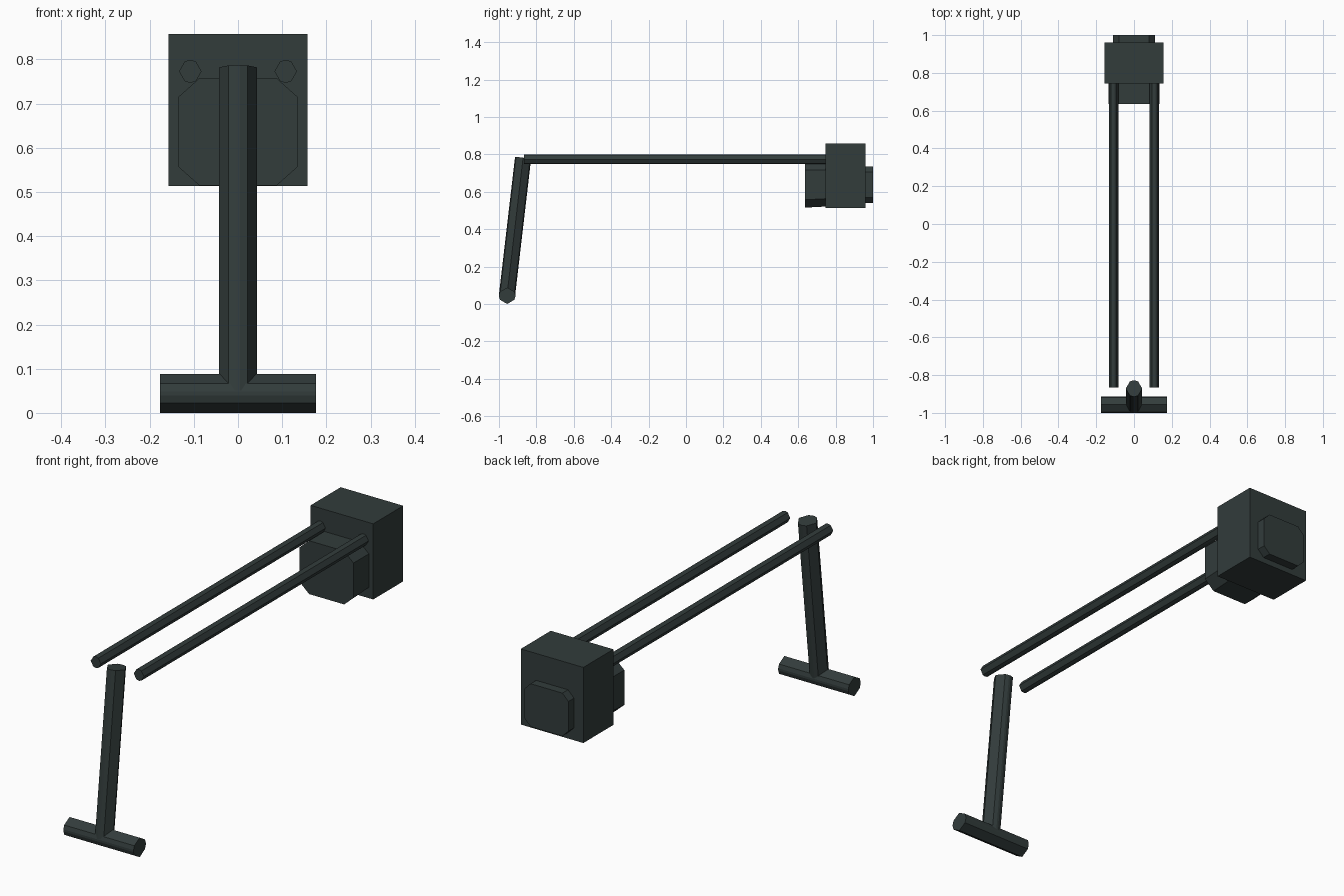
import bpy, bmesh, math
from mathutils import Vector

if "Cube" in bpy.data.objects:
    bpy.data.objects.remove(bpy.data.objects["Cube"])

mat = bpy.data.materials.new("dark slate")
mat.diffuse_color = (0.032, 0.045, 0.044, 1)
mat.use_nodes = True
mat.node_tree.nodes["Principled BSDF"].inputs["Base Color"].default_value = mat.diffuse_color


def loft(name, ring_a, ring_b):
    """Closed solid between two matching rings of points."""
    bm = bmesh.new()
    a = [bm.verts.new(p) for p in ring_a]
    b = [bm.verts.new(p) for p in ring_b]
    n = len(a)
    bm.faces.new(a)
    bm.faces.new(b[::-1])
    for i in range(n):
        bm.faces.new((a[i], b[i], b[(i + 1) % n], a[(i + 1) % n]))
    bmesh.ops.recalc_face_normals(bm, faces=bm.faces[:])
    me = bpy.data.meshes.new(name)
    bm.to_mesh(me)
    bm.free()
    me.materials.append(mat)
    ob = bpy.data.objects.new(name, me)
    bpy.context.collection.objects.link(ob)
    return ob


def bar(name, start, end, r, u):
    """Six-cornered bar with narrow crowned strips; u points to a corner."""
    start, end, u = Vector(start), Vector(end), Vector(u)
    v = (end - start).normalized().cross(u)
    angles = [0, 60, 84, 96, 120, 180, 240, 264, 276, 300]
    ring = [u * r * math.cos(math.radians(t)) + v * r * math.sin(math.radians(t))
            for t in angles]
    return loft(name, [start + p for p in ring], [end + p for p in ring])


def octagon(w, z0, z1, cx, cz, y):
    """Rectangle with clipped corners facing the y axis."""
    half = [(w - cx, z0), (w, z0 + cz), (w, z1 - cz), (w - cx, z1)]
    return [(x, y, z) for x, z in half] + [(-x, y, z) for x, z in half[::-1]]


def rect(w, z0, z1, y):
    return [(-w, y, z0), (w, y, z0), (w, y, z1), (-w, y, z1)]


# Head block with clipped front and back housings
loft("head_block", rect(0.157, 0.514, 0.857, 0.745), rect(0.157, 0.514, 0.857, 0.96))
loft("front_housing", octagon(0.135, 0.515, 0.757, 0.047, 0.042, 0.635),
     octagon(0.135, 0.521, 0.757, 0.047, 0.042, 0.75))
loft("back_housing", octagon(0.11, 0.54, 0.735, 0.03, 0.03, 0.95),
     octagon(0.11, 0.54, 0.735, 0.03, 0.03, 1.0))

# Pair of long rods
for side, label in ((-1, "left"), (1, "right")):
    bar(label + "_rod", (side * 0.108, -0.865, 0.773), (side * 0.108, 0.75, 0.773),
        0.0255, (1, 0, 0))

# Leaning post and its crossbar foot
bar("post", (0, -0.957, 0.046), (0, -0.871, 0.782), 0.0435, (1, 0, 0))
bar("crossbar_foot", (-0.176, -0.956, 0.044), (0.176, -0.956, 0.044), 0.044, (0, 0, 1))
